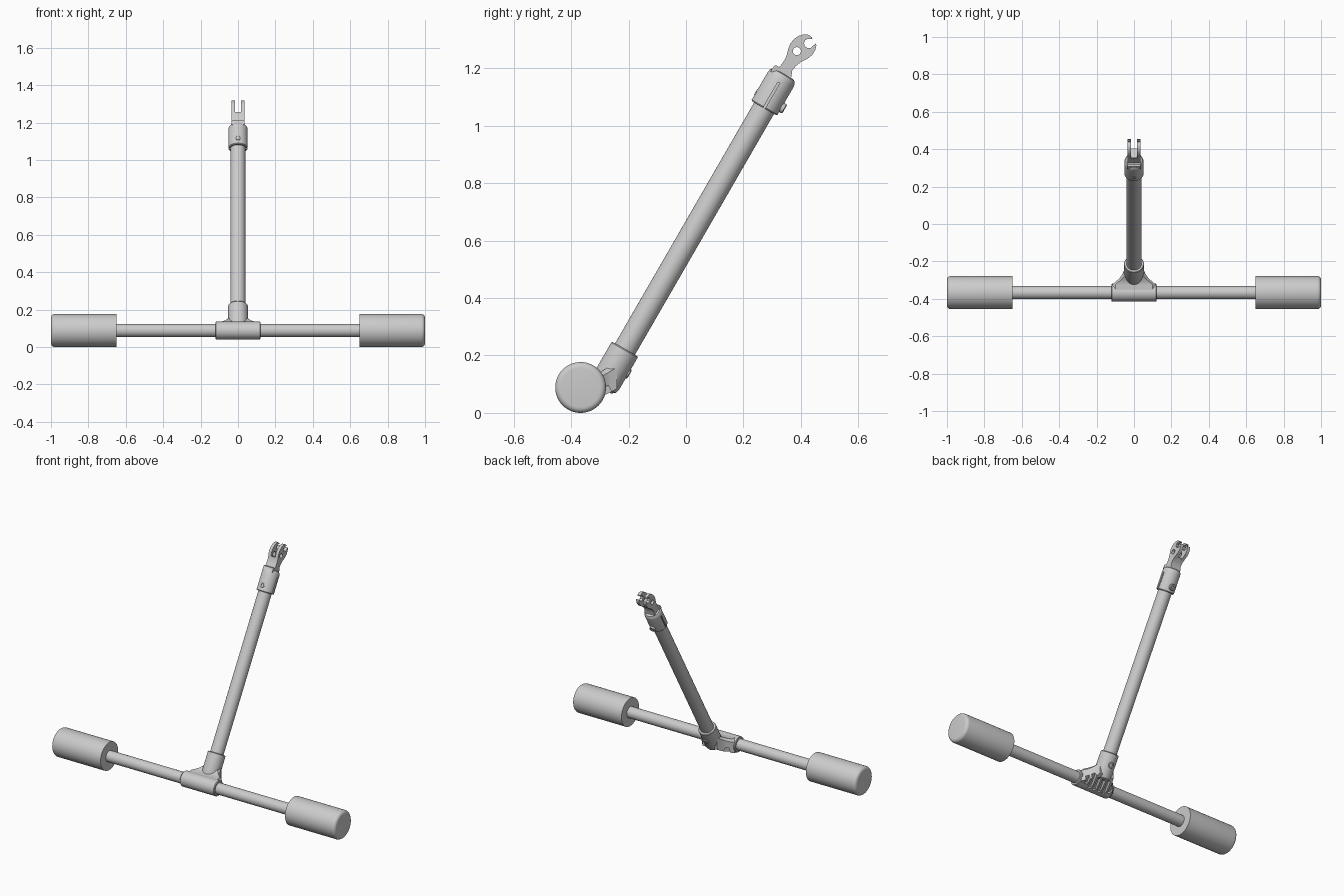
import bpy, bmesh, math
from mathutils import Matrix, Vector

if "Cube" in bpy.data.objects:
    bpy.data.objects.remove(bpy.data.objects["Cube"])

BAR = Vector((0, -0.367, 0.0885))
# tilted frame of the post: local z runs along the post, local y faces back/down
POST = Matrix.Translation(BAR) @ Matrix.Rotation(math.radians(-30), 4, 'X')
POST_AXIS = POST @ Matrix.Translation((0, 0.067, 0))
ACROSS = Matrix.Translation(BAR) @ Matrix.Rotation(math.radians(90), 4, 'Y')


def finish(name, bm, matrix=Matrix()):
    bmesh.ops.transform(bm, matrix=matrix, verts=bm.verts)
    bmesh.ops.recalc_face_normals(bm, faces=bm.faces)
    me = bpy.data.meshes.new(name)
    bm.to_mesh(me)
    bm.free()
    ob = bpy.data.objects.new(name, me)
    bpy.context.collection.objects.link(ob)
    return ob


def loft(name, rings, matrix=Matrix()):
    bm = bmesh.new()
    vs = [[bm.verts.new(p) for p in r] for r in rings]
    n = len(rings[0])
    for a, b in zip(vs, vs[1:]):
        for i in range(n):
            j = (i + 1) % n
            bm.faces.new((a[i], a[j], b[j], b[i]))
    bm.faces.new(vs[0])
    bm.faces.new(vs[-1])
    return finish(name, bm, matrix)


def lathe(name, profile, matrix=Matrix(), n=48):
    ang = [2 * math.pi * i / n for i in range(n)]
    return loft(name, [[(r * math.cos(a), r * math.sin(a), h) for a in ang]
                       for r, h in profile], matrix)


def prism(name, outline, x0, x1, matrix=Matrix()):
    return loft(name, [[(x, y, z) for y, z in outline] for x in (x0, x1)], matrix)


def box(name, size, matrix):
    bm = bmesh.new()
    bmesh.ops.create_cube(bm, size=1)
    bmesh.ops.scale(bm, vec=size, verts=bm.verts)
    return finish(name, bm, matrix)


def cut(ob, cutter):
    cutter.hide_render = True
    mod = ob.modifiers.new("cut", 'BOOLEAN')
    mod.operation = 'DIFFERENCE'
    mod.solver = 'EXACT'
    mod.object = cutter
    bpy.context.view_layer.objects.active = ob
    bpy.ops.object.modifier_apply(modifier=mod.name)
    bpy.data.objects.remove(cutter)


# cross bar and end rollers
lathe("cross_bar", [(0.035, -0.70), (0.035, 0.70)], ACROSS)
for side, name in ((-1, "left_roller"), (1, "right_roller")):
    arc = [(0.0685 + 0.02 * math.cos(t), 0.98 + 0.02 * math.sin(t))
           for t in [math.radians(15 * k) for k in range(7)]]
    lathe(name, [(0.0885, 0.65)] + arc,
          ACROSS @ Matrix.Scale(side, 4, (0, 0, 1)), 64)

# tee joint: sleeve round the bar, socket for the post, flared web between them
sleeve = lathe("tee_sleeve", [(0.045, -0.121), (0.048, -0.117),
                              (0.048, 0.117), (0.045, 0.121)], ACROSS)
lathe("tee_socket", [(0.035, 0.035), (0.049, 0.045), (0.053, 0.06),
                     (0.053, 0.189), (0.050, 0.193)], POST_AXIS)
sections = [(-0.367, 0.116, 0.045, 0.134), (-0.325, 0.116, 0.048, 0.134),
            (-0.312, 0.103, 0.052, 0.137), (-0.298, 0.086, 0.056, 0.143),
            (-0.282, 0.071, 0.063, 0.152), (-0.264, 0.060, 0.071, 0.163),
            (-0.240, 0.050, 0.085, 0.178)]
rings = []
for y, w, lo, hi in sections:
    m = (hi - lo) * 0.2
    rings.append([(-w, y, lo), (w, y, lo), (w, y, hi - m), (w - m, y, hi),
                  (-w + m, y, hi), (-w, y, hi - m)])
web = loft("tee_web", rings)
for part in (sleeve, web):      # slanted slots leave ribs underneath
    for i in range(6):
        x = -0.085 + i * 0.034
        place = (Matrix.Translation((x, -0.305, 0.055))
                 @ Matrix.Rotation(math.radians(25), 4, 'X')
                 @ Matrix.Rotation(math.radians(-20), 4, 'Z'))
        length = 0.10 if 0 < i < 5 else 0.06
        cut(part, box("slot_cutter", (0.021, length, 0.045), place))

# post
lathe("post", [(0.040, 0.06), (0.040, 1.28)], POST_AXIS)

# top clamp with a slit on each side
clamp = lathe("top_clamp", [(0.049, 1.162), (0.052, 1.166), (0.052, 1.278),
                            (0.050, 1.288), (0.044, 1.297), (0.036, 1.300)], POST_AXIS)
for s in (-1, 1):
    cut(clamp, box("slit_cutter", (0.022, 0.008, 0.12),
                   POST_AXIS @ Matrix.Translation((s * 0.05, 0, 1.205))))

# screws: boss behind the clamp, recessed head in front, small screw on the socket
def facing(height, sign):
    return (POST_AXIS @ Matrix.Translation((0, 0, height))
            @ Matrix.Rotation(math.radians(-90 * sign), 4, 'X'))


for name, h, sign, r, out in (("clamp_screw_boss", 1.195, 1, 0.018, 0.064),
                              ("clamp_screw_head", 1.197, -1, 0.014, 0.054),
                              ("socket_screw", 0.125, 1, 0.018, 0.058)):
    screw = lathe(name, [(r, 0.03), (r, out - 0.003), (r - 0.003, out)], facing(h, sign), 24)
    cut(screw, lathe("hex_cutter", [(r * 0.5, out - 0.01), (r * 0.5, out + 0.01)],
                     facing(h, sign), 6))

# hooked fork: two notched plates joined by a lower web
plate = [(0.300, 1.170), (0.318, 1.194), (0.334, 1.216), (0.345, 1.232),
         (0.352, 1.250), (0.357, 1.270), (0.364, 1.287), (0.376, 1.302),
         (0.392, 1.313), (0.411, 1.319), (0.427, 1.317), (0.438, 1.309),
         (0.440, 1.303), (0.425, 1.303), (0.415, 1.298), (0.411, 1.288),
         (0.414, 1.277), (0.423, 1.271), (0.434, 1.271), (0.452, 1.287),
         (0.454, 1.280), (0.450, 1.264), (0.440, 1.247), (0.424, 1.234),
         (0.400, 1.222), (0.382, 1.208), (0.370, 1.192), (0.366, 1.165), (0.350, 1.145)]
for s, name in ((-1, "left_fork_plate"), (1, "right_fork_plate")):
    fork = prism(name, plate, s * 0.015, s * 0.034)
    hole = lathe("hole_cutter", [(0.014, -0.1), (0.014, 0.1)],
                 Matrix.Translation((0, 0.386, 1.260))
                 @ Matrix.Rotation(math.radians(90), 4, 'Y'), 24)
    cut(fork, hole)
prism("fork_web", [(0.300, 1.170), (0.318, 1.194), (0.334, 1.216), (0.345, 1.232),
                   (0.352, 1.250), (0.354, 1.258), (0.404, 1.226), (0.382, 1.208),
                   (0.370, 1.192), (0.366, 1.165), (0.350, 1.145)], -0.016, 0.016)
prism("fork_base", [(0.022, 1.285), (0.024, 1.309), (0.032, 1.313), (0.085, 1.305),
                    (0.095, 1.285)], -0.034, 0.034, POST)

# smooth shading with crisp edges
bpy.ops.object.select_all(action='SELECT')
bpy.context.view_layer.objects.active = bpy.data.objects["post"]
bpy.ops.object.shade_smooth_by_angle(angle=math.radians(30))
